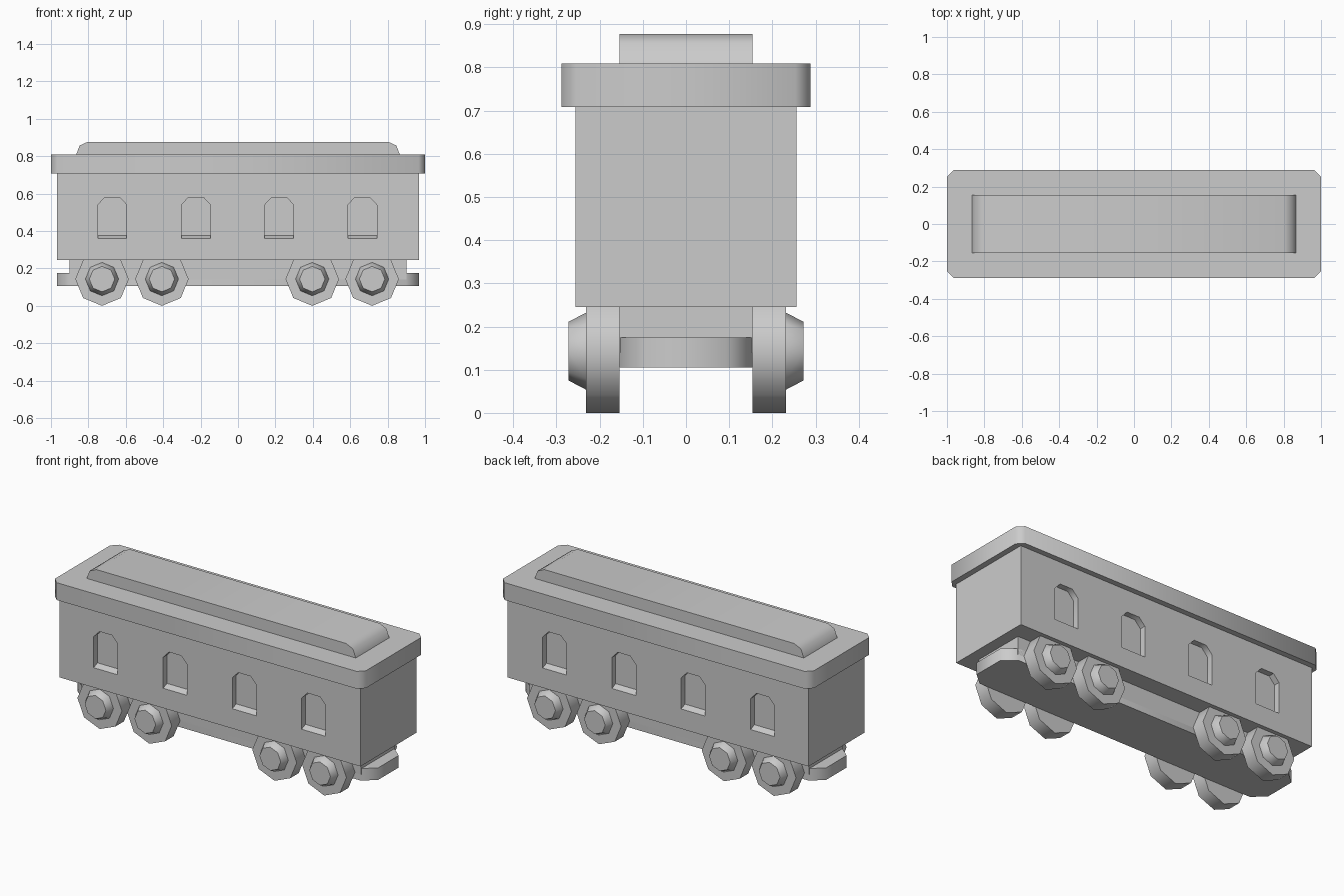
import bpy, bmesh
from math import cos, sin, pi, radians

if "Cube" in bpy.data.objects:
    bpy.data.objects.remove(bpy.data.objects["Cube"])


def loft(name, rings):
    """Solid made by joining closed rings of equal point count."""
    bm = bmesh.new()
    rows = [[bm.verts.new(p) for p in r] for r in rings]
    n = len(rows[0])
    for a, b in zip(rows, rows[1:]):
        for i in range(n):
            j = (i + 1) % n
            bm.faces.new((a[i], a[j], b[j], b[i]))
    bm.faces.new(rows[0])
    bm.faces.new(rows[-1])
    bmesh.ops.recalc_face_normals(bm, faces=bm.faces)
    me = bpy.data.meshes.new(name)
    bm.to_mesh(me)
    bm.free()
    ob = bpy.data.objects.new(name, me)
    bpy.context.collection.objects.link(ob)
    return ob


def smooth(ob):
    bpy.ops.object.select_all(action='DESELECT')
    ob.select_set(True)
    bpy.context.view_layer.objects.active = ob
    bpy.ops.object.shade_smooth_by_angle(angle=radians(50))


def slab(name, x, y, z0, z1, cx=0, cy=0):
    """Box with optionally chamfered vertical corners."""
    if cx:
        plan = [(x, y - cy), (x - cx, y), (cx - x, y), (-x, y - cy),
                (-x, cy - y), (cx - x, -y), (x - cx, -y), (x, cy - y)]
    else:
        plan = [(x, y), (-x, y), (-x, -y), (x, -y)]
    ob = loft(name, [[(px, py, z) for px, py in plan] for z in (z0, z1)])
    smooth(ob)
    return ob


# Carriage body, underframe, buffer plate and roof
body = slab("carriage_body", 0.967, 0.256, 0.245, 0.71)
slab("underframe", 0.90, 0.154, 0.14, 0.245)
slab("buffer_plate", 0.967, 0.154, 0.105, 0.175, 0.07, 0.06)
slab("roof_slab", 1.0, 0.288, 0.708, 0.809, 0.035, 0.035)

# Raised roof deck with rounded ends
deck = [(-0.865, 0.809), (-0.847, 0.857), (-0.803, 0.877),
        (0.803, 0.877), (0.847, 0.857), (0.865, 0.809)]
smooth(loft("roof_deck", [[(x, y, z) for x, z in deck] for y in (-0.154, 0.154)]))

# Arched window recesses on both sides
for side in (-1, 1):
    for cx in (-0.672, -0.225, 0.22, 0.665):
        def ring(y, sill):
            pts = [(-.077, sill), (.077, sill), (.077, .54),
                   (.04, .58), (-.04, .58), (-.077, .54)]
            return [(cx + x, side * y, z) for x, z in pts]
        cutter = loft("window_cutter", [ring(0.221, 0.375), ring(0.256, 0.36), ring(0.30, 0.36)])
        cutter.hide_render = True
        mod = body.modifiers.new("window", 'BOOLEAN')
        mod.operation = 'DIFFERENCE'
        mod.solver = 'EXACT'
        mod.object = cutter
        bpy.context.view_layer.objects.active = body
        bpy.ops.object.modifier_apply(modifier=mod.name)
        bpy.data.objects.remove(cutter)
smooth(body)

# Octagonal wheels with tapered hubs
def octagon(cx, y, r):
    return [(cx + r * cos(i * pi / 4), y, 0.143 + r * sin(i * pi / 4)) for i in range(8)]

for side in (-1, 1):
    for cx in (-0.727, -0.407, 0.397, 0.717):
        smooth(loft("wheel", [octagon(cx, side * 0.154, 0.143), octagon(cx, side * 0.232, 0.143)]))
        smooth(loft("wheel_hub", [octagon(cx, side * 0.225, 0.089), octagon(cx, side * 0.232, 0.089),
                                  octagon(cx, side * 0.272, 0.068)]))
